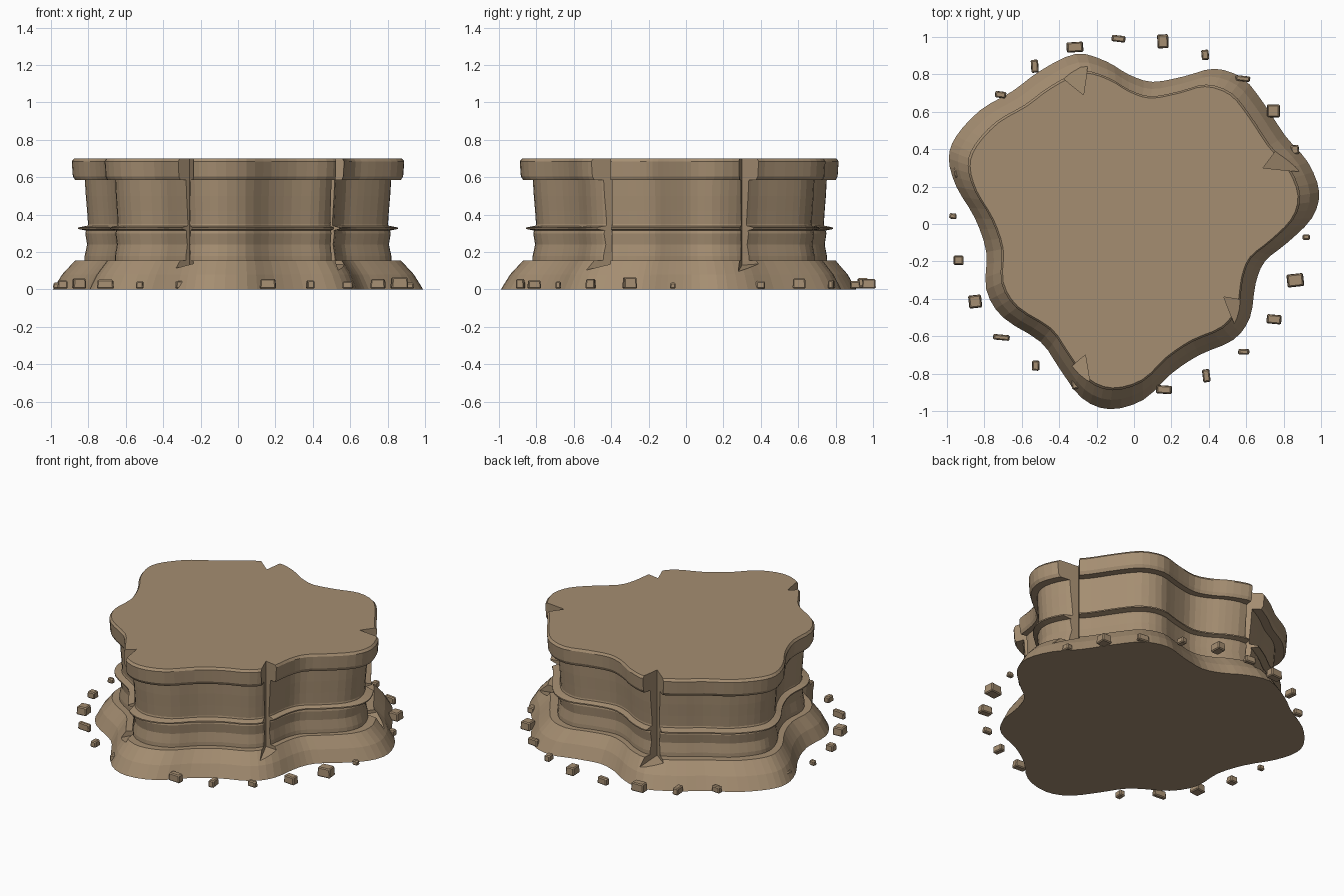
import bpy, bmesh, math
from mathutils import Vector, Matrix

cube = bpy.data.objects.get("Cube")
if cube:
    bpy.data.objects.remove(cube, do_unlink=True)

stone = bpy.data.materials.new("tan_stone")
stone.use_nodes = True
stone.diffuse_color = (0.376, 0.27, 0.167, 1)
bsdf = stone.node_tree.nodes["Principled BSDF"]
bsdf.inputs["Base Color"].default_value = stone.diffuse_color
bsdf.inputs["Roughness"].default_value = 0.9

# Lobed footprint, counter-clockwise
FOOTPRINT = [Vector(p) for p in (
    (.99, .17), (.93, .33), (.81, .47), (.69, .65), (.58, .78), (.43, .83), (.27, .79),
    (.1, .76), (-.03, .8), (-.15, .87), (-.31, .91), (-.5, .82), (-.65, .71), (-.82, .61),
    (-.95, .47), (-.99, .35), (-.95, .2), (-.85, .03), (-.79, -.15), (-.79, -.35),
    (-.7, -.5), (-.5, -.63), (-.4, -.77), (-.28, -.93), (-.13, -.99), (.05, -.94),
    (.2, -.8), (.35, -.7), (.53, -.62), (.62, -.5), (.65, -.32), (.7, -.2),
    (.82, -.1), (.95, .03))]


def smooth_loop(points, steps=3):
    """Closed Catmull-Rom curve through the points."""
    out, n = [], len(points)
    for i in range(n):
        a, b, c, d = (points[(i + k) % n] for k in (-1, 0, 1, 2))
        for s in range(steps):
            t = s / steps
            out.append(b + (c - a) * (t / 2) + (a * 2 - b * 5 + c * 4 - d) * (t * t / 2)
                       + (b * 3 - a - c * 3 + d) * (t ** 3 / 2))
    return out


OUTLINE = smooth_loop(FOOTPRINT)


def finish(name, bm):
    bmesh.ops.recalc_face_normals(bm, faces=bm.faces)
    mesh = bpy.data.meshes.new(name)
    bm.to_mesh(mesh)
    bm.free()
    mesh.materials.append(stone)
    obj = bpy.data.objects.new(name, mesh)
    bpy.context.collection.objects.link(obj)
    return obj


def loft(name, profile):
    """Stack scaled copies of the outline; profile is (scale, height)."""
    bm = bmesh.new()
    rings = [[bm.verts.new((p.x * s, p.y * s, z)) for p in OUTLINE] for s, z in profile]
    n = len(OUTLINE)
    for low, high in zip(rings, rings[1:]):
        for i in range(n):
            j = (i + 1) % n
            bm.faces.new((low[i], low[j], high[j], high[i]))
    bm.faces.new(rings[0][::-1])
    bm.faces.new(rings[-1])
    return finish(name, bm)


# Main body, from the ground up
body = [
    loft("flared_foot", [(1, 0), (.95, .08), (.88, .155)]),
    loft("waisted_wall", [(.83, .14), (.828, .18), (.815, .24), (.825, .3), (.81, .35),
                          (.815, .42), (.822, .5), (.828, .6)]),
    loft("thin_band", [(.82, .315), (.863, .323), (.863, .331), (.82, .34)]),
    loft("top_slab", [(.88, .585), (.892, .605), (.898, .685), (.885, .7)]),
]


# Wedge cutters for the weathered cracks, apex pointing inward
def crack_cutter(apex):
    apex = Vector(apex)
    out = apex.normalized()
    side = Vector((-out.y, out.x))
    bm = bmesh.new()
    corners = [(apex, .13), (apex + out * .3 + side * .17, .15),
               (apex + out * .3 - side * .17, .07)]
    low = [bm.verts.new((p.x, p.y, z)) for p, z in corners]
    high = [bm.verts.new((p.x, p.y, .9)) for p, z in corners]
    bm.faces.new(low[::-1])
    bm.faces.new(high)
    for i in range(3):
        j = (i + 1) % 3
        bm.faces.new((low[i], low[j], high[j], high[i]))
    cutter = finish("crack_cutter", bm)
    cutter.hide_render = True
    return cutter


cutters = [crack_cutter(p) for p in ((-.26, -.7), (.48, -.39), (.69, .3), (-.27, .69))]
for part in body:
    bpy.context.view_layer.objects.active = part
    for cutter in cutters:
        mod = part.modifiers.new("crack", "BOOLEAN")
        mod.operation = "DIFFERENCE"
        mod.solver = "EXACT"
        mod.object = cutter
        bpy.ops.object.modifier_apply(modifier=mod.name)
for cutter in cutters:
    bpy.data.objects.remove(cutter, do_unlink=True)

# Ring of rubble blocks, clockwise; width and depth of each
SIZES = [(.04, .03), (.09, .07), (.08, .05), (.06, .03), (.04, .07), (.085, .045), (.05, .04),
         (.05, .05), (.04, .055), (.09, .03), (.07, .07), (.055, .05), (.04, .03), (.045, .06),
         (.05, .05), (.06, .035), (.04, .07), (.09, .055), (.075, .035), (.06, .075),
         (.04, .055), (.08, .03), (.07, .07), (.045, .05), (.04, .04)]
for i, (w, d) in enumerate(SIZES):
    angle = -math.radians(7 + i * 360 / len(SIZES))
    h = .01 + .32 * (w + d)
    bm = bmesh.new()
    bmesh.ops.create_cube(bm, size=1)
    for v in bm.verts:
        if v.co.z > 0:
            v.co.x *= .9
            v.co.y *= .92
    bmesh.ops.scale(bm, vec=(w, d, h), verts=bm.verts)
    bmesh.ops.bevel(bm, geom=bm.edges[:], offset=.006, segments=1, affect="EDGES")
    bmesh.ops.rotate(bm, matrix=Matrix.Rotation(.12 * math.sin(i * 2), 3, "Z"), verts=bm.verts)
    rock = finish("rubble_block", bm)
    rock.location = (.948 * math.cos(angle) - .02, .948 * math.sin(angle) + .045, h / 2 + .004)
